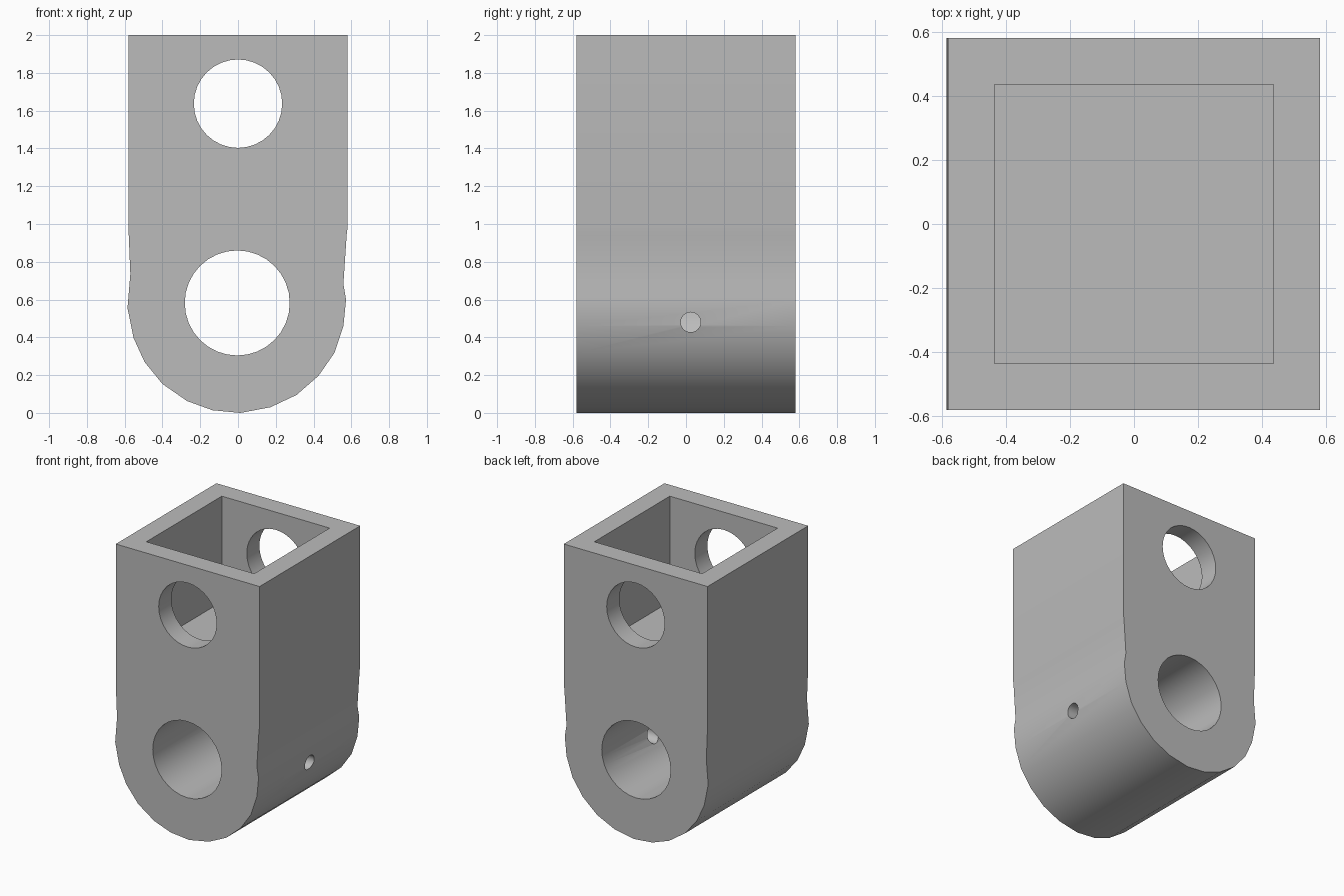
import bpy, bmesh, math
from mathutils import Matrix, Vector

cube = bpy.data.objects.get("Cube")
if cube:
    bpy.data.objects.remove(cube, do_unlink=True)

HALF = 0.58      # half width and half depth of the block
FLOOR = 1.23     # height of the socket floor

grey = bpy.data.materials.new("plain grey")
grey.use_nodes = True
grey.diffuse_color = (0.5, 0.5, 0.5, 1)
grey.node_tree.nodes["Principled BSDF"].inputs["Base Color"].default_value = (0.5, 0.5, 0.5, 1)


def add_object(name, bm):
    bmesh.ops.recalc_face_normals(bm, faces=bm.faces)
    mesh = bpy.data.meshes.new(name)
    bm.to_mesh(mesh)
    bm.free()
    mesh.materials.append(grey)
    obj = bpy.data.objects.new(name, mesh)
    bpy.context.collection.objects.link(obj)
    return obj


def cylinder(name, centre, radius, length, axis, sides=32):
    bm = bmesh.new()
    turn = Vector((0, 0, 1)).rotation_difference(Vector(axis)).to_matrix().to_4x4()
    bmesh.ops.create_cone(bm, cap_ends=True, segments=sides, radius1=radius, radius2=radius,
                          depth=length, matrix=Matrix.Translation(centre) @ turn)
    return add_object(name, bm)


# Block: straight sides, slight waist, rounded lower end
outline = [
    (-HALF, 2), (-HALF, 0.98), (-0.57, 0.735), (-0.585, 0.555), (-0.553, 0.397),
    (-0.495, 0.27), (-0.4, 0.153), (-0.27, 0.063), (-0.135, 0.014), (0.013, 0),
    (0.172, 0.03), (0.31, 0.095), (0.426, 0.196), (0.51, 0.317), (0.558, 0.46),
    (0.572, 0.6), (0.558, 0.683), (0.575, 0.94), (HALF, 0.98), (HALF, 2),
]
bm = bmesh.new()
face = bm.faces.new([bm.verts.new((x, -HALF, z)) for x, z in outline])
back = bmesh.ops.extrude_face_region(bm, geom=[face])["geom"]
bmesh.ops.translate(bm, vec=(0, 2 * HALF, 0),
                    verts=[v for v in back if isinstance(v, bmesh.types.BMVert)])
block = add_object("clevis_block", bm)

# Square socket open at the top
bm = bmesh.new()
bmesh.ops.create_cube(bm, size=1, matrix=Matrix.Translation((0, 0, FLOOR + 0.5))
                      @ Matrix.Diagonal((0.87, 0.87, 1, 1)))
socket = add_object("socket_cutter", bm)

# Cross pin hole, lower bore and side grub hole that stops in the bore
cutters = [
    socket,
    cylinder("pin_hole_cutter", (0, 0, 1.637), 0.234, 2, (0, 1, 0)),
    cylinder("bore_cutter", (-0.004, 0, 0.582), 0.278, 2, (0, 1, 0)),
    cylinder("side_hole_cutter", (0.5, 0.025, 0.48), 0.053, 0.7, (1, 0, 0), 24),
]
bpy.context.view_layer.objects.active = block
for cutter in cutters:
    cutter.hide_render = True
    mod = block.modifiers.new("cut", 'BOOLEAN')
    mod.operation = 'DIFFERENCE'
    mod.solver = 'EXACT'
    mod.object = cutter
    bpy.ops.object.modifier_apply(modifier=mod.name)
    bpy.data.objects.remove(cutter, do_unlink=True)

# Smooth the round walls, keep the rims sharp
bpy.ops.object.select_all(action='DESELECT')
block.select_set(True)
bpy.ops.object.shade_smooth_by_angle(angle=math.radians(30))
